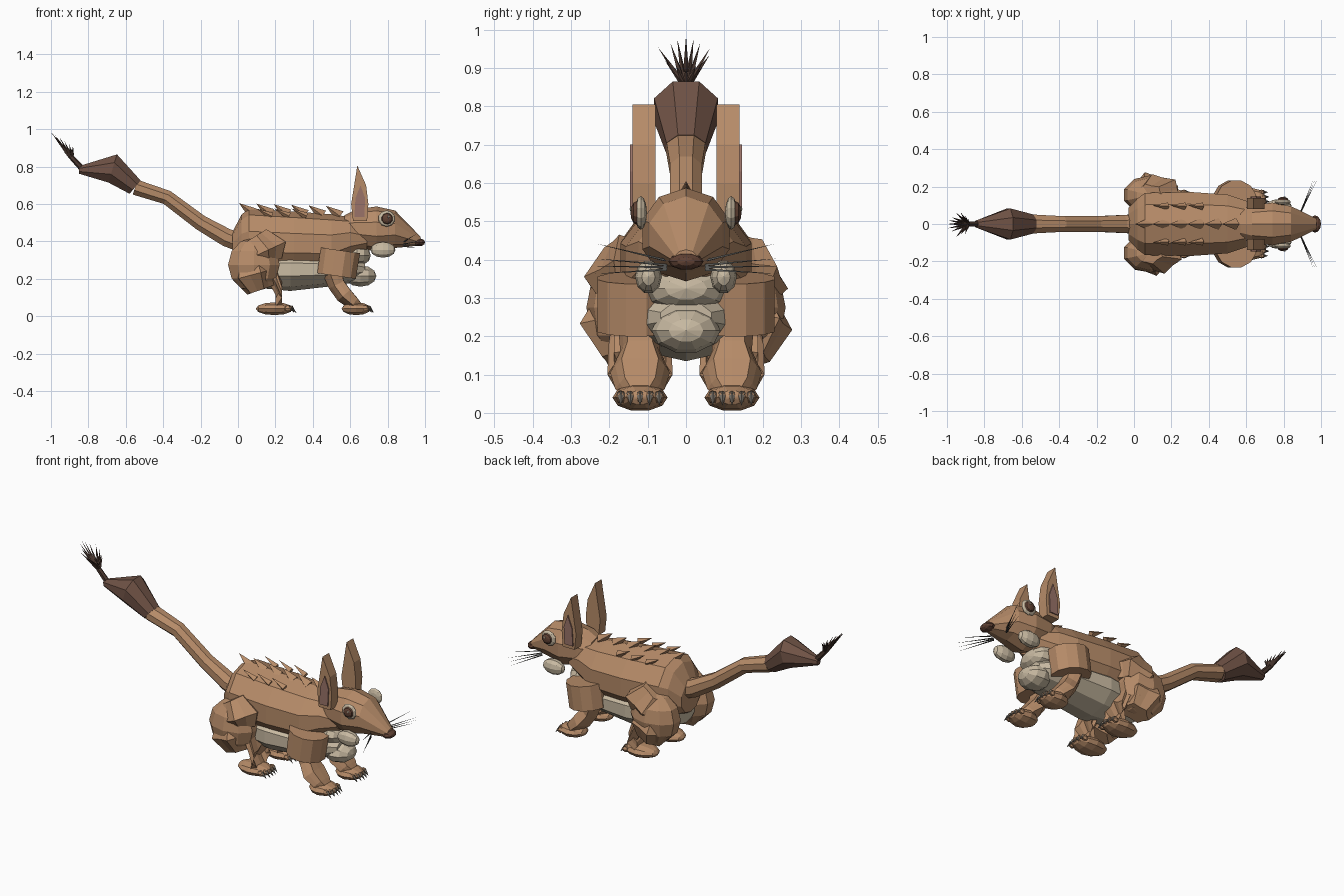
import bpy, bmesh, math, random
from mathutils import Vector, Matrix

random.seed(3)
if "Cube" in bpy.data.objects:
    bpy.data.objects.remove(bpy.data.objects["Cube"])


def material(name, r, g, b):
    m = bpy.data.materials.new(name)
    m.use_nodes = True
    m.diffuse_color = (r, g, b, 1)
    bsdf = m.node_tree.nodes["Principled BSDF"]
    bsdf.inputs["Base Color"].default_value = (r, g, b, 1)
    bsdf.inputs["Roughness"].default_value = 0.9
    return m


FUR = material("tan fur", 0.47, 0.26, 0.14)
CREAM = material("cream fur", 0.58, 0.49, 0.36)
DARK = material("dark brown fur", 0.16, 0.085, 0.06)
TUFT = material("blackish brown", 0.07, 0.04, 0.03)
PINK = material("dusty pink", 0.32, 0.17, 0.14)
EYE = material("eye brown", 0.12, 0.055, 0.035)
CLAW = material("claw grey", 0.17, 0.15, 0.125)
WHISKER = material("whisker grey", 0.09, 0.09, 0.085)


def finish(name, bm, mat):
    bmesh.ops.recalc_face_normals(bm, faces=bm.faces[:])
    me = bpy.data.meshes.new(name)
    bm.to_mesh(me)
    bm.free()
    me.materials.append(mat)
    ob = bpy.data.objects.new(name, me)
    bpy.context.collection.objects.link(ob)
    return ob


def tube(name, mat, stations, y=0, sides=10, pleat=0, upright=False):
    """Loft oval rings (x, z, half width, half height) along a path in the xz plane."""
    bm = bmesh.new()
    rings = []
    for i, (x, z, w, h) in enumerate(stations):
        a, b = stations[max(i - 1, 0)], stations[min(i + 1, len(stations) - 1)]
        t = Vector((b[0] - a[0], 0, b[1] - a[1])).normalized()
        up = Vector((0, 0, 1)) if upright else Vector((-t.z, 0, t.x))
        ring = []
        for k in range(sides):
            ang = math.tau * (k + 0.5) / sides
            f = 1 + (pleat if k % 2 else -pleat)
            p = Vector((x, y, z)) + up * (h * f * math.sin(ang))
            p.y += w * f * math.cos(ang)
            ring.append(bm.verts.new(p))
        rings.append(ring)
    for r, s in zip(rings, rings[1:]):
        for k in range(sides):
            n = (k + 1) % sides
            bm.faces.new((r[k], r[n], s[n], s[k]))
    bm.faces.new(rings[0])
    bm.faces.new(rings[-1])
    return finish(name, bm, mat)


def ball(name, mat, centre, size, u=10, v=6, axis="X"):
    bm = bmesh.new()
    turn = Matrix.Rotation(math.pi / 2, 4, "Y" if axis == "X" else "X")
    if axis == "Z":
        turn = Matrix()
    bmesh.ops.create_uvsphere(bm, u_segments=u, v_segments=v, radius=1, matrix=turn)
    bmesh.ops.scale(bm, vec=size, verts=bm.verts)
    bmesh.ops.translate(bm, vec=centre, verts=bm.verts)
    return finish(name, bm, mat)


def spikes(name, mat, pairs, radius, sides=4):
    """One object holding a cone from each base point to its tip."""
    bm = bmesh.new()
    for a, b in pairs:
        a, b = Vector(a), Vector(b)
        d = b - a
        m = Matrix.Translation((a + b) / 2) @ d.to_track_quat("Z", "Y").to_matrix().to_4x4()
        bmesh.ops.create_cone(bm, cap_ends=True, segments=sides, radius1=radius,
                              radius2=0, depth=d.length, matrix=m)
    return finish(name, bm, mat)


def plate(name, mat, outline, y0, y1):
    bm = bmesh.new()
    face = bm.faces.new([bm.verts.new((x, y0, z)) for x, z in outline])
    out = bmesh.ops.extrude_face_region(bm, geom=[face])["geom"]
    bmesh.ops.translate(bm, vec=(0, y1 - y0, 0),
                        verts=[v for v in out if isinstance(v, bmesh.types.BMVert)])
    return finish(name, bm, mat)


# Torso, belly, chest and throat
tube("body", FUR, [(-0.03, 0.36, 0.09, 0.09), (0.02, 0.395, 0.145, 0.15), (0.06, 0.40, 0.175, 0.175),
                   (0.3, 0.39, 0.18, 0.17), (0.5, 0.385, 0.165, 0.16),
                   (0.6, 0.41, 0.13, 0.12), (0.69, 0.41, 0.09, 0.06)], upright=True)
tube("belly", CREAM, [(0.0, 0.25, 0.08, 0.05), (0.12, 0.25, 0.14, 0.1), (0.28, 0.25, 0.165, 0.115),
                      (0.5, 0.25, 0.15, 0.09), (0.62, 0.25, 0.12, 0.07),
                      (0.68, 0.25, 0.07, 0.04)], upright=True)
ball("chest", CREAM, (0.655, 0, 0.215), (0.085, 0.09, 0.06))
ball("throat", CREAM, (0.635, 0, 0.325), (0.075, 0.11, 0.06))

# Head, nose and whiskers
tube("head", FUR, [(0.57, 0.475, 0.08, 0.065), (0.63, 0.47, 0.105, 0.1), (0.74, 0.465, 0.12, 0.122),
                   (0.84, 0.465, 0.1, 0.1), (0.975, 0.402, 0.03, 0.024)], upright=True)
ball("nose", EYE, (0.968, 0, 0.395), (0.032, 0.046, 0.022))

# Tail with a dark bulb, thin stalk and bristle tuft
tube("tail", FUR, [(0.0, 0.40, 0.055, 0.055), (-0.06, 0.42, 0.052, 0.052), (-0.2, 0.5, 0.045, 0.045),
                   (-0.38, 0.635, 0.045, 0.042), (-0.55, 0.69, 0.055, 0.045)], sides=8)
tube("tail_bulb", DARK, [(-0.55, 0.69, 0.055, 0.05), (-0.67, 0.79, 0.09, 0.085),
                         (-0.85, 0.782, 0.018, 0.022)], sides=8)
tube("tail_stalk", TUFT, [(-0.83, 0.785, 0.016, 0.016), (-0.89, 0.85, 0.014, 0.014),
                          (-0.92, 0.885, 0.012, 0.012)], sides=6)
hairs = []
for i in range(14):
    ang = math.tau * i / 14
    reach = random.uniform(0.6, 1.0)
    hairs.append(((-0.895 + 0.008 * math.cos(ang), 0.008 * math.sin(ang), 0.86),
                  (-0.94 + 0.06 * math.cos(ang), 0.075 * reach * math.sin(ang),
                   0.93 - 0.04 * math.cos(ang) + 0.015 * reach)))
spikes("tail_tuft", TUFT, hairs, 0.01)

# Back spines: one centre row and a shorter row on each side
spikes("centre_spines", FUR,
       [((0.08 + 0.093 * i, 0, 0.55 - 0.003 * i), (0.005 + 0.093 * i, 0, 0.605 - 0.003 * i))
        for i in range(6)], 0.032)
for s, side in ((-1, "near"), (1, "far")):
    spikes(side + "_spines", FUR,
           [((0.18 + 0.093 * i, s * 0.095, 0.535), (0.1 + 0.093 * i, s * 0.1, 0.575))
            for i in range(3)], 0.02)

    # Ear with pink lining
    outline = [(0.615, 0.51), (0.605, 0.6), (0.638, 0.805), (0.685, 0.7), (0.697, 0.6), (0.69, 0.51)]
    plate(side + "_ear", FUR, outline, s * 0.08, s * 0.14)
    lining = [(0.622, 0.53), (0.628, 0.63), (0.655, 0.7), (0.68, 0.63), (0.675, 0.53)]
    plate(side + "_ear_lining", PINK, lining, s * 0.139, s * 0.146)

    # Eye, glint, cheek and whiskers
    ball(side + "_eye_rim", CREAM, (0.795, s * 0.118, 0.522), (0.046, 0.016, 0.044), axis="Y")
    ball(side + "_eye", EYE, (0.797, s * 0.128, 0.522), (0.031, 0.017, 0.031), axis="Y")
    ball(side + "_glint", CREAM, (0.805, s * 0.144, 0.532), (0.007, 0.003, 0.007), 6, 4, "Y")
    ball(side + "_cheek", CREAM, (0.775, s * 0.098, 0.355), (0.067, 0.035, 0.044))
    spikes(side + "_whiskers", WHISKER,
           [((0.885, s * 0.05, 0.385 + 0.006 * k), (0.98 - 0.01 * abs(k), s * 0.24, 0.403 + 0.02 * k))
            for k in (-2, -1, 0, 2)], 0.004, 3)

    # Front leg: shoulder block, pleated forearm
    y = s * 0.12
    tube(side + "_shoulder", FUR, [(0.547, 0.352, 0.105, 0.11), (0.527, 0.215, 0.105, 0.108)],
         s * 0.13, 12)
    tube(side + "_forearm", FUR, [(0.51, 0.23, 0.055, 0.05), (0.53, 0.17, 0.05, 0.045),
                                  (0.57, 0.115, 0.075, 0.045), (0.62, 0.07, 0.062, 0.035),
                                  (0.64, 0.05, 0.04, 0.03)], y, 10, 0.09)

    # Hind leg: haunch, ruffled thigh fur, pleated shank
    ball(side + "_haunch", FUR, (0.085, s * 0.155, 0.275), (0.145, 0.105, 0.145), 10, 6, "Z")
    tube(side + "_thigh_ruff", FUR, [(0.08, 0.42, 0.05, 0.08), (0.13, 0.34, 0.1, 0.13),
                                     (0.14, 0.29, 0.06, 0.09)], s * 0.16, 12, 0.1)
    tube(side + "_haunch_ruff", FUR, [(0.08, 0.29, 0.08, 0.09), (0.09, 0.225, 0.115, 0.115),
                                      (0.12, 0.14, 0.06, 0.07)], s * 0.155, 12, 0.1)
    tube(side + "_shank", FUR, [(0.13, 0.32, 0.06, 0.07), (0.2, 0.2, 0.075, 0.085),
                                (0.235, 0.115, 0.078, 0.06), (0.2, 0.06, 0.05, 0.05)],
         y, 14, 0.12, True)

    # Feet with five claws each
    for part, x, length in (("front", 0.632, 0.078), ("hind", 0.195, 0.1)):
        name = side + "_" + part
        ball(name + "_foot", FUR, (x, y, 0.04), (length, 0.072, 0.036))
        toes = [k * 0.025 for k in range(-2, 3)]
        bm_tip = x + length
        for k, off in enumerate(toes):
            ball(name + "_toe_%d" % k, FUR, (bm_tip - 0.018 - 4 * off * off, y + off, 0.042),
                 (0.02, 0.014, 0.018), 6, 4)
        spikes(name + "_claws", CLAW,
               [((bm_tip - 0.012 - 4 * off * off, y + off, 0.05),
                 (bm_tip + 0.017 - 4 * off * off, y + off, 0.018)) for off in toes], 0.011, 5)
